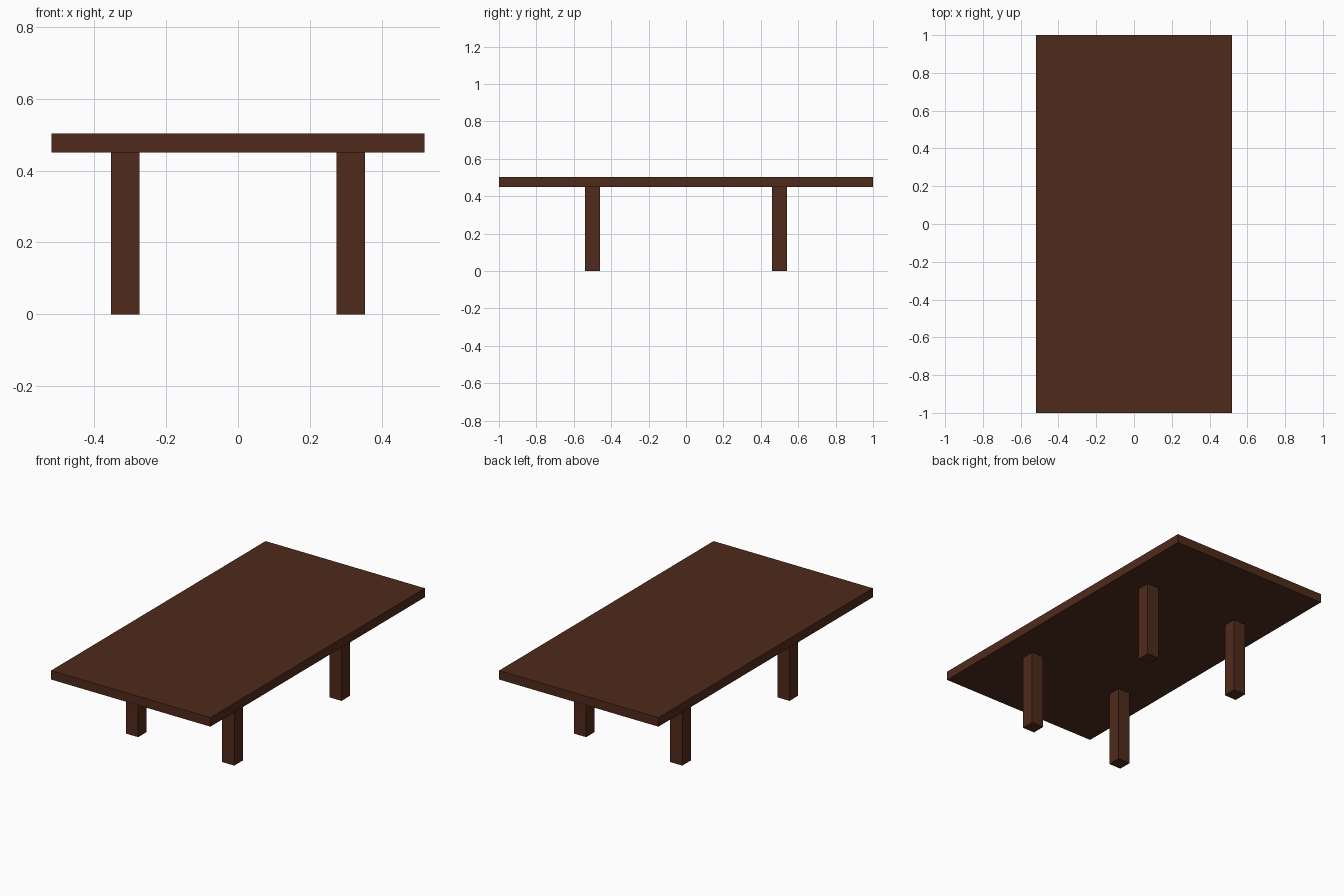
import bpy

if "Cube" in bpy.data.objects:
    bpy.data.objects.remove(bpy.data.objects["Cube"])

wood = bpy.data.materials.new("dark_wood")
wood.diffuse_color = (0.08, 0.023, 0.011, 1)
wood.use_nodes = True
wood.node_tree.nodes["Principled BSDF"].inputs["Base Color"].default_value = wood.diffuse_color


def box(name, center, size):
    bpy.ops.mesh.primitive_cube_add(size=1, location=center)
    ob = bpy.context.object
    ob.name = name
    ob.scale = size
    bpy.ops.object.transform_apply(location=False, rotation=False, scale=True)
    ob.data.materials.append(wood)
    return ob


LEG_H, TOP_T = 0.45, 0.053

# Table top
box("table_top", (0, 0, LEG_H + TOP_T / 2), (1.04, 2.0, TOP_T))

# Four square legs, set in from the edges
for y, end in ((-0.5, "front"), (0.5, "back")):
    for x, side in ((-0.314, "left"), (0.314, "right")):
        box(f"{end}_{side}_leg", (x, y, LEG_H / 2), (0.08, 0.08, LEG_H))
